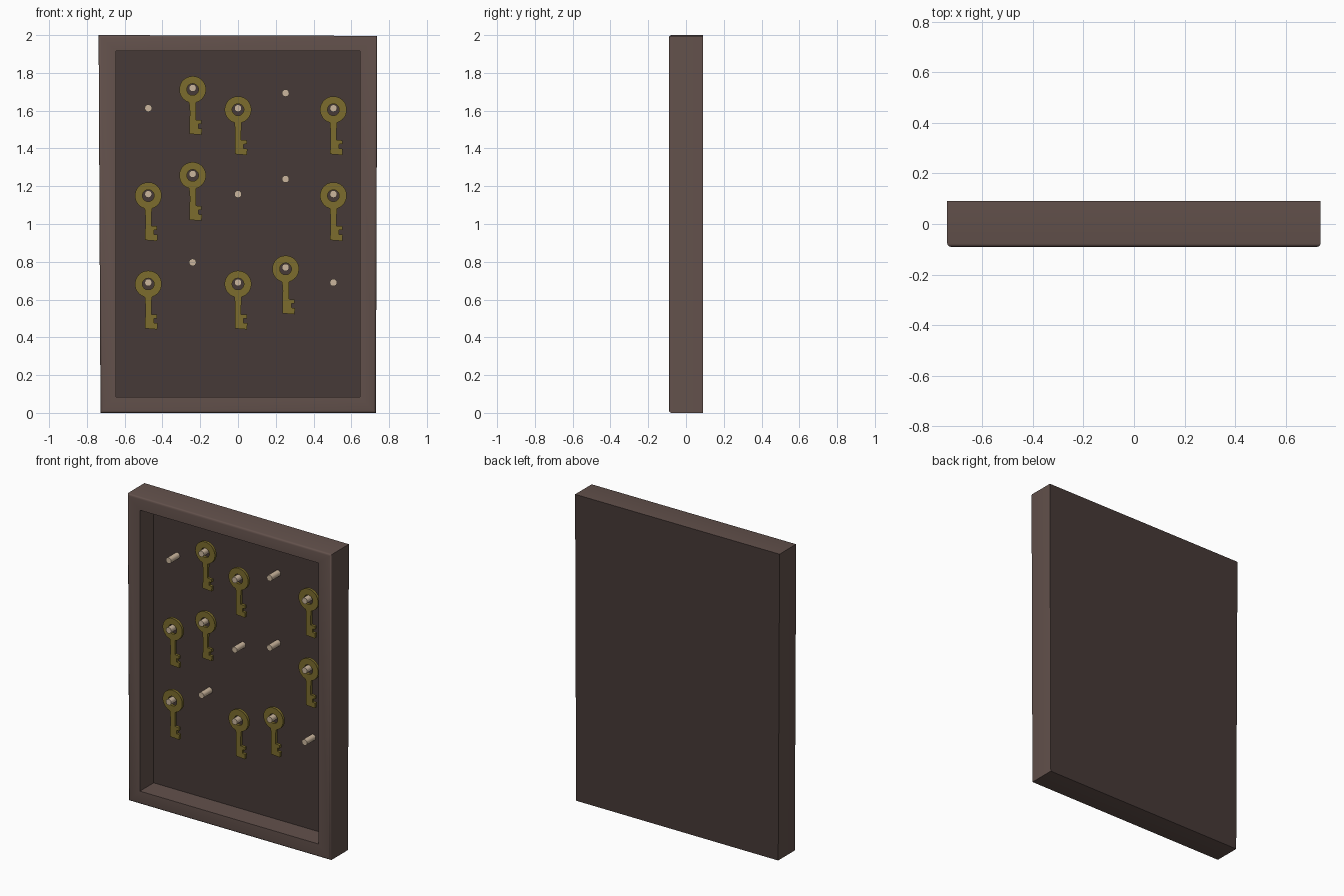
import bpy, bmesh
from math import sin, cos, pi, asin, radians
from mathutils import Matrix

if "Cube" in bpy.data.objects:
    bpy.data.objects.remove(bpy.data.objects["Cube"])


def material(name, rgb):
    m = bpy.data.materials.new(name)
    m.diffuse_color = (*rgb, 1)
    m.use_nodes = True
    m.node_tree.nodes["Principled BSDF"].inputs["Base Color"].default_value = m.diffuse_color
    return m


wood = material("frame_wood", (0.125, 0.083, 0.072))
dark = material("panel_wood", (0.062, 0.042, 0.038))
brass = material("key_brass", (0.20, 0.15, 0.026))
pale = material("peg_wood", (0.60, 0.47, 0.34))


def add_object(name, bm, *mats):
    bmesh.ops.recalc_face_normals(bm, faces=bm.faces)
    me = bpy.data.meshes.new(name)
    bm.to_mesh(me)
    bm.free()
    for m in mats:
        me.materials.append(m)
    ob = bpy.data.objects.new(name, me)
    bpy.context.collection.objects.link(ob)
    return ob


def smooth(ob, angle=35):
    bpy.ops.object.select_all(action='DESELECT')
    ob.select_set(True)
    bpy.context.view_layer.objects.active = ob
    bpy.ops.object.shade_smooth_by_angle(angle=radians(angle))


# Shadow-box frame: slightly tapered block with a deep recess in the front
FRONT, BACK, FLOOR = -0.09, 0.09, 0.052
bm = bmesh.new()
outline = [(-0.728, 0.005), (0.730, 0.005), (0.737, 1.996), (-0.738, 2.0)]
outline[0], outline[1] = (-0.728, 0), (0.730, 0)
opening = [(-0.645, 0.085), (0.645, 0.085), (0.645, 1.917), (-0.645, 1.917)]


def ring(points, y):
    return [bm.verts.new((x, y, z)) for x, z in points]


back, front = ring(outline, BACK), ring(outline, FRONT)
lip, floor = ring(opening, FRONT), ring(opening, FLOOR)
for a, b in ((back, front), (front, lip), (lip, floor)):
    for i in range(4):
        j = (i + 1) % 4
        bm.faces.new((a[i], a[j], b[j], b[i]))
for loop in (back, floor):
    bm.faces.new(loop).material_index = 1
edges = [bm.edges.get((front[i], front[(i + 1) % 4])) for i in range(4)]
bmesh.ops.bevel(bm, geom=edges, offset=0.013, segments=3, profile=0.5, affect='EDGES')
smooth(add_object("frame", bm, wood, dark))


# Key: ring bow, shaft and two teeth as one flat outline, extruded
def make_key(name, x, z):
    R, r, w, n = 0.071, 0.031, 0.019, 24
    bm = bmesh.new()
    gap = asin(w / R)
    angles = [-pi / 2 + gap + (2 * pi - 2 * gap) * i / n for i in range(n + 1)]
    outer = [bm.verts.new((R * cos(a), 0, R * sin(a))) for a in angles]
    inner = [bm.verts.new((r * cos(a), 0, r * sin(a))) for a in angles]
    for i in range(n):
        bm.faces.new((outer[i], outer[i + 1], inner[i + 1], inner[i]))
    bm.faces.new((outer[n], outer[0], inner[0], inner[n]))
    shaft = [(0.017, -0.115), (0.017, -0.160), (0.047, -0.162), (0.047, -0.182),
             (0.030, -0.183), (0.030, -0.205), (0.050, -0.207), (0.047, -0.240),
             (-0.017, -0.235), (-0.015, -0.115)]
    bm.faces.new([outer[n], outer[0]] + [bm.verts.new((px, 0, pz)) for px, pz in shaft])
    res = bmesh.ops.extrude_face_region(bm, geom=bm.faces[:])
    moved = [g for g in res["geom"] if isinstance(g, bmesh.types.BMVert)]
    bmesh.ops.translate(bm, verts=moved, vec=(0, 0.018, 0))
    ob = add_object(name, bm, brass)
    ob.location = (x, 0.003, z)
    smooth(ob, 30)


# Peg sticking out of the recess floor
def make_peg(name, x, z):
    bm = bmesh.new()
    y0, y1 = -0.037, FLOOR + 0.006
    bmesh.ops.create_cone(bm, cap_ends=True, segments=16, radius1=0.0195, radius2=0.0195,
                          depth=y1 - y0, matrix=Matrix.Rotation(pi / 2, 4, 'X'))
    ob = add_object(name, bm, pale)
    ob.location = (x, (y0 + y1) / 2, z)
    smooth(ob)


# Three rows of five pegs; some carry a key
columns = [(-0.475, 0), (-0.24, 0.107), (0, 0), (0.252, 0.08), (0.505, 0)]
rows = [(1.613, (1, 2, 4)), (1.158, (0, 1, 4)), (0.690, (0, 2, 3))]
for r, (z, keyed) in enumerate(rows):
    for c, (x, dz) in enumerate(columns):
        make_peg(f"peg_{r}_{c}", x, z + dz)
        if c in keyed:
            make_key(f"key_{r}_{c}", x, z + dz - 0.008)
